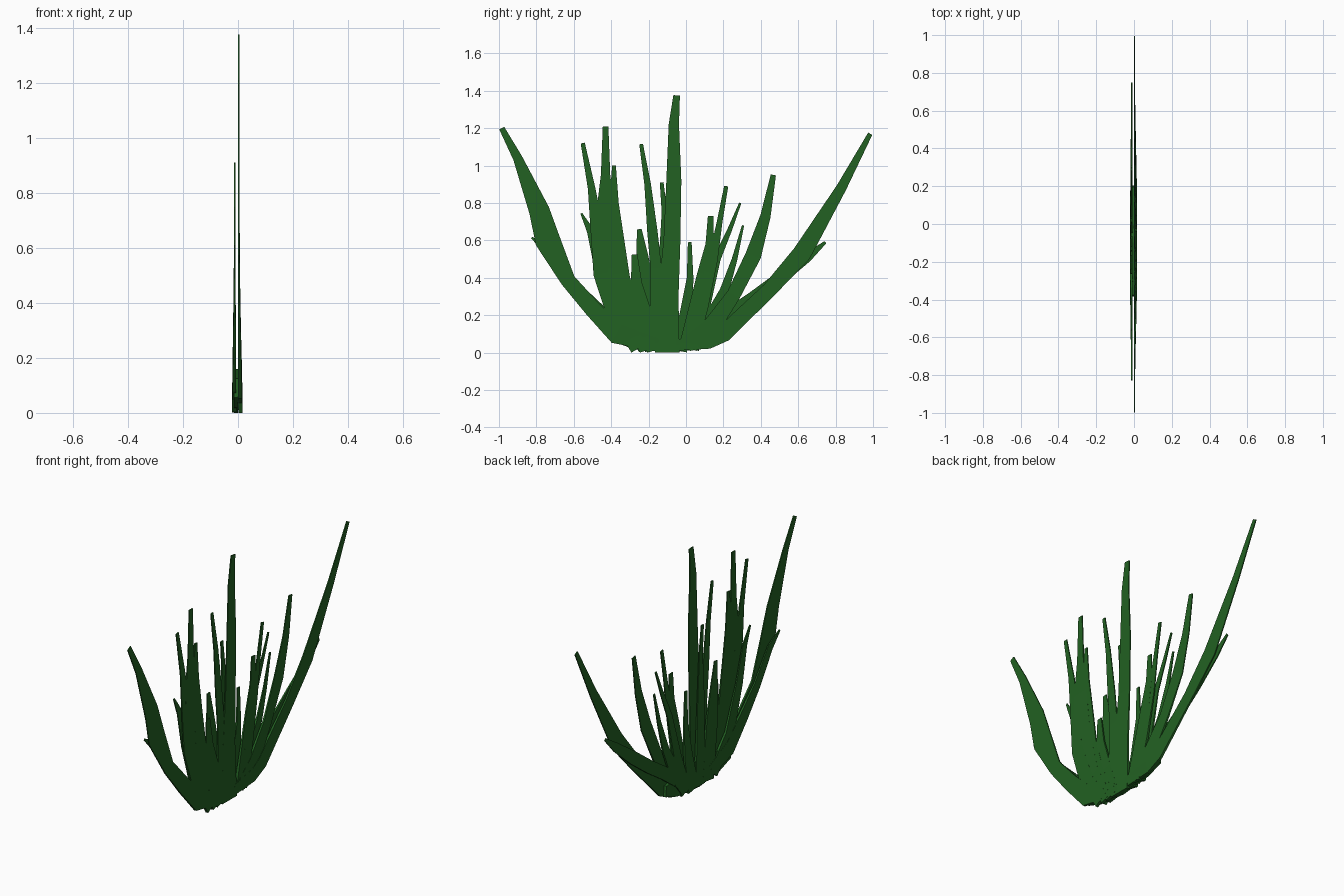
import bpy, bmesh
from mathutils import Vector

green = bpy.data.materials.new("leaf_green")
green.diffuse_color = (0.016, 0.12, 0.016, 1)


def blade(name, x, pts):
    """Thin tapered leaf: pts are (y, z, width) from tip to root."""
    bm = bmesh.new()
    rings = []
    n = len(pts)
    for i, (y, z, w) in enumerate(pts):
        a, b = pts[max(i - 1, 0)], pts[min(i + 1, n - 1)]
        d = Vector((b[0] - a[0], b[1] - a[1])).normalized()
        s = Vector((-d.y, d.x)) * w / 2
        low = max(0, 1 - z / 0.5)                 # roots are thicker
        t = 0.003 + 0.005 * low
        xc = x + (0.006 if x > 0 else -0.002) * low
        rings.append([bm.verts.new((xc + dx, y + k * s.x, max(0, z + k * s.y)))
                      for dx, k in ((-t, -1), (t, -1), (t, 1), (-t, 1))])
    for r, q in zip(rings, rings[1:]):
        for j in range(4):
            k = (j + 1) % 4
            bm.faces.new((r[j], r[k], q[k], q[j]))
    bm.faces.new(rings[0])
    bm.faces.new(rings[-1][::-1])
    bmesh.ops.recalc_face_normals(bm, faces=bm.faces)
    me = bpy.data.meshes.new(name)
    bm.to_mesh(me)
    bm.free()
    me.materials.append(green)
    bpy.context.collection.objects.link(bpy.data.objects.new(name, me))


F, B = 0.003, -0.012    # front and back layers

# Outer drooping leaves
blade("outer_leaf_left", F, [(-.985, 1.2, .03), (-.90, 1.04, .05), (-.785, .76, .11), (-.74, .6, .135),
                             (-.63, .385, .08), (-.50, .235, .09), (-.37, .1, .11), (-.15, .04, .07)])
blade("outer_leaf_right", F, [(.985, 1.17, .025), (.83, .88, .055), (.62, .53, .1), (.45, .34, .08),
                              (.2, .1, .09), (.12, .06, .08), (-.05, .04, .06)])
blade("outer_back_leaf_left", B, [(-.825, .615, .01), (-.74, .55, .05), (-.62, .38, .06),
                                  (-.50, .25, .08), (-.37, .12, .1), (-.15, .04, .06)])
blade("outer_back_leaf_right", B, [(.745, .59, .015), (.65, .51, .05), (.5, .395, .07),
                                   (.35, .285, .07), (.22, .2, .07), (0, .04, .07)])

# Left cluster
blade("left_leaf_a", F, [(-.552, 1.12, .022), (-.505, .88, .04), (-.475, .65, .07), (-.455, .42, .08),
                         (-.36, .16, .1), (-.25, .04, .08)])
blade("left_leaf_b", F, [(-.43, 1.21, .03), (-.43, .95, .05), (-.43, .75, .1), (-.41, .45, .13),
                         (-.34, .2, .13), (-.24, .03, .12)])
blade("left_leaf_c", F, [(-.385, 1.0, .02), (-.385, .8, .05), (-.365, .6, .07), (-.345, .4, .09),
                         (-.28, .18, .1), (-.2, .01, .1)])
blade("left_leaf_d", B, [(-.56, .745, .01), (-.51, .65, .04), (-.46, .45, .06), (-.37, .2, .08), (-.22, .03, .08)])

# Middle cluster
blade("middle_leaf_a", F, [(-.24, 1.115, .02), (-.205, .9, .035), (-.18, .65, .055), (-.16, .45, .06), (-.15, .01, .09)])
blade("middle_leaf_b", B, [(-.25, .66, .025), (-.235, .53, .06), (-.215, .35, .1), (-.17, .01, .1)])
blade("middle_leaf_c", F, [(-.275, .525, .03), (-.265, .37, .06), (-.225, .2, .09), (-.16, .01, .1)])
blade("middle_leaf_d", B, [(-.13, .91, .02), (-.115, .75, .03), (-.115, .5, .06), (-.1, .01, .08)])
blade("tall_leaf", F, [(-.05, 1.375, .035), (-.065, 1.22, .055), (-.065, .92, .08), (-.075, .6, .09),
                       (-.095, .3, .11), (-.1, 0, .13)])
blade("middle_leaf_e", B, [(.02, .59, .02), (.022, .4, .035), (.0, .2, .07), (-.04, .01, .09)])

# Right cluster
blade("right_leaf_a", F, [(.132, .73, .03), (.127, .58, .045), (.095, .42, .07), (.045, .2, .08), (0, .02, .08)])
blade("right_leaf_b", F, [(.215, .89, .022), (.18, .7, .03), (.145, .5, .05), (.085, .25, .07), (.02, .02, .08)])
blade("right_leaf_c", B, [(.29, .8, .012), (.235, .66, .025), (.165, .5, .04), (.1, .25, .06), (.03, .02, .08)])
blade("right_leaf_d", B, [(.305, .68, .012), (.26, .5, .03), (.205, .33, .05), (.11, .14, .08), (.03, .03, .07)])
blade("right_leaf_e", F, [(.467, .95, .028), (.425, .73, .055), (.36, .52, .085), (.255, .31, .075),
                          (.13, .13, .1), (0, .04, .08)])

# Overlapping root sheath
blade("root_sheath", B + .006, [(-.38, .09, .07), (-.28, .08, .12), (-.1, .08, .16), (.1, .075, .11), (.2, .085, .06)])
